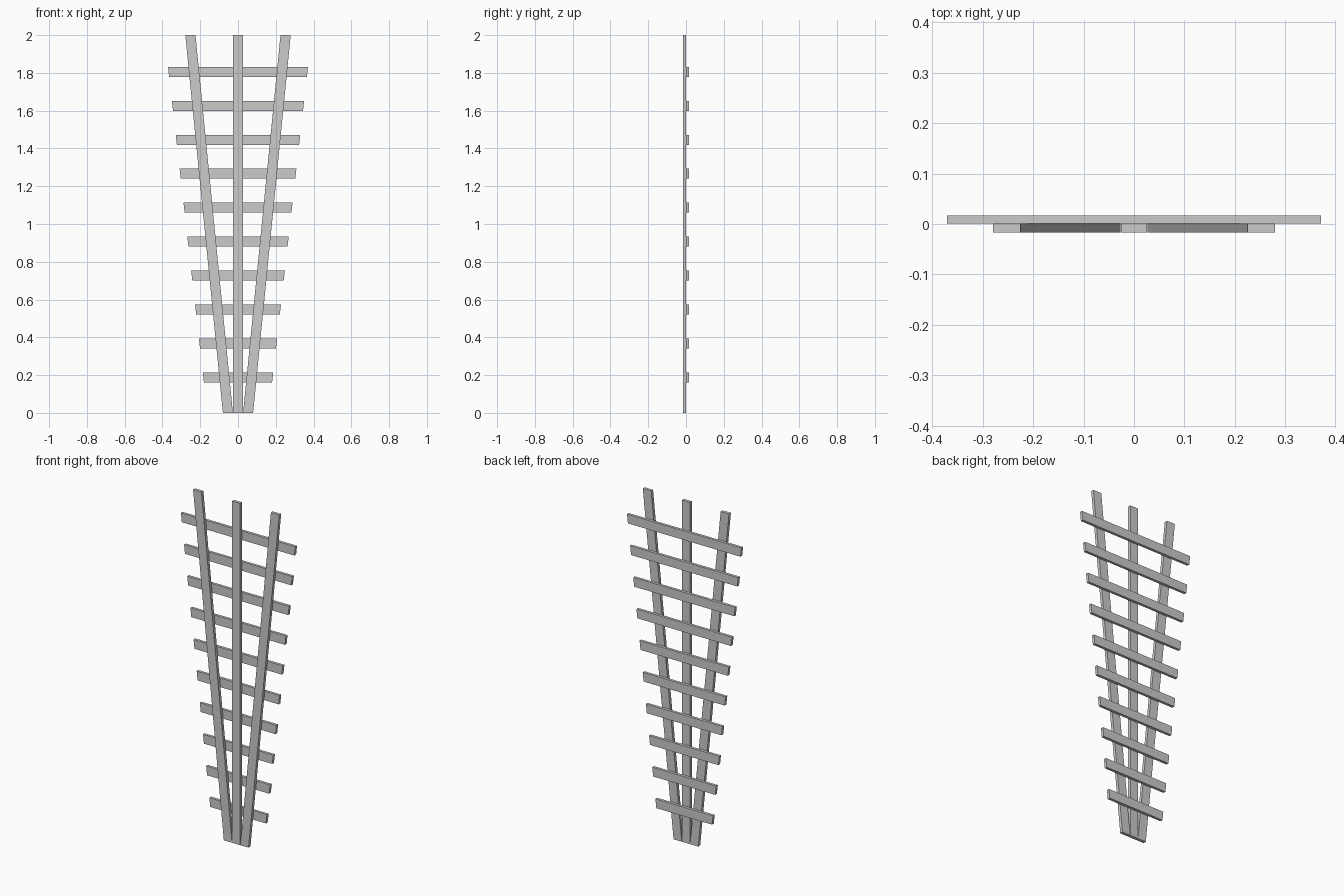
import bpy

if "Cube" in bpy.data.objects:
    bpy.data.objects.remove(bpy.data.objects["Cube"])


def board(name, profile, y0, y1):
    """Extrude an x/z outline between two depths."""
    n = len(profile)
    verts = [(x, y, z) for y in (y0, y1) for x, z in profile]
    faces = [tuple(range(n)), tuple(range(2 * n - 1, n - 1, -1))]
    faces += [(i, i + n, (i + 1) % n + n, (i + 1) % n) for i in range(n)]
    mesh = bpy.data.meshes.new(name)
    mesh.from_pydata(verts, [], faces)
    mesh.update()
    obj = bpy.data.objects.new(name, mesh)
    bpy.context.collection.objects.link(obj)
    return obj


HEIGHT = 2.0
FRONT, JOINT, BACK = -0.017, 0.001, 0.017

# Central upright
board("centre_upright",
      [(-0.026, 0), (0.026, 0), (0.026, HEIGHT), (-0.026, HEIGHT)], FRONT, JOINT)

# Fanned side uprights
fan = [(0.027, 0), (0.08, 0), (0.279, HEIGHT), (0.225, HEIGHT)]
board("right_upright", fan, FRONT, JOINT)
board("left_upright", [(-x, z) for x, z in reversed(fan)], FRONT, JOINT)


# Cross slats, widening upwards with slanted ends
def half_width(z):
    return 0.1865 + 0.1138 * (z - 0.2145)


for i in range(10):
    z = 0.188 + 0.1797 * i
    lo, hi = z - 0.0265, z + 0.0265
    a, b = half_width(lo), half_width(hi)
    board(f"cross_slat_{i + 1}", [(-a, lo), (a, lo), (b, hi), (-b, hi)], JOINT, BACK)
